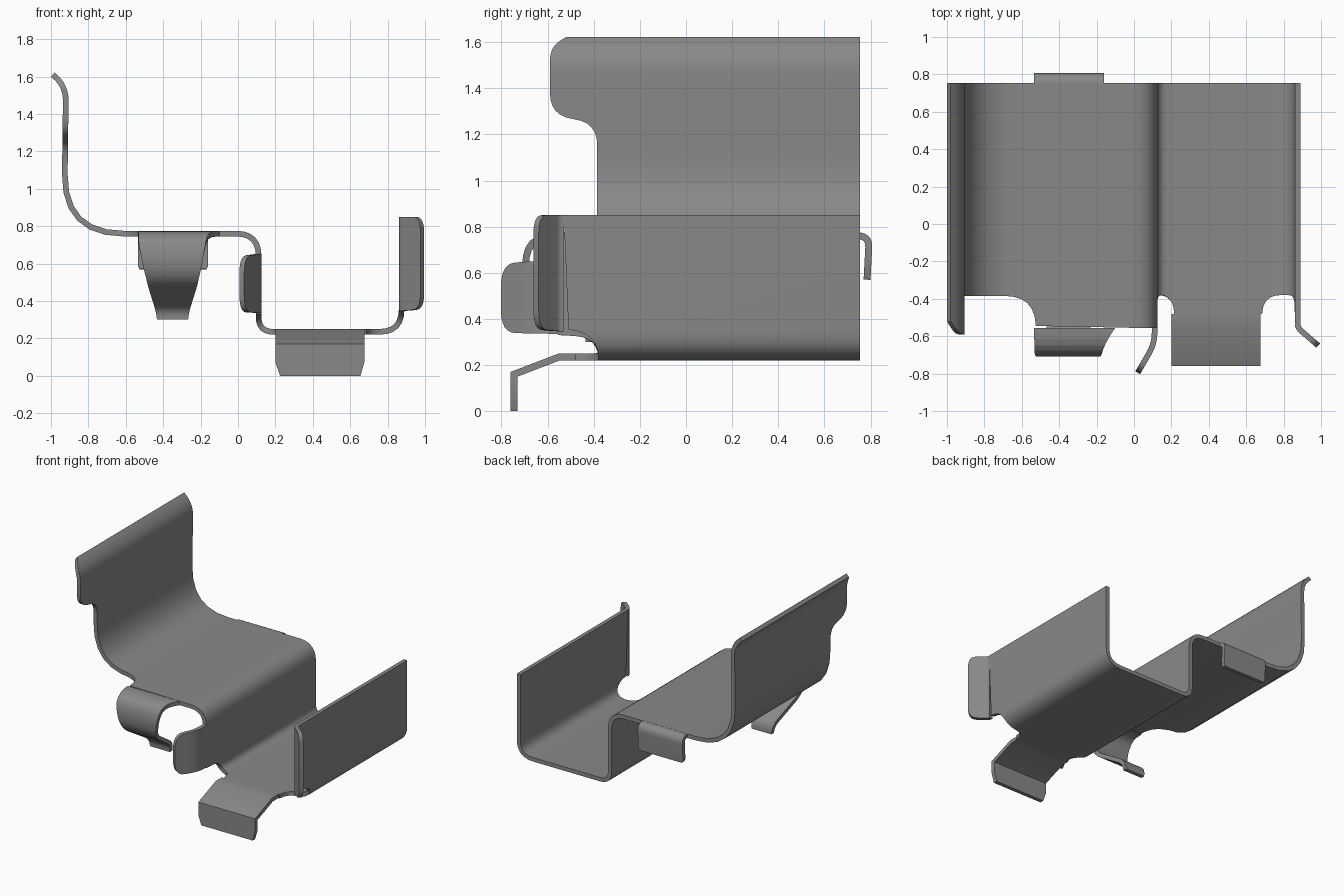
import bpy
import bmesh
import math
from mathutils import Vector

cube = bpy.data.objects.get("Cube")
if cube:
    bpy.data.objects.remove(cube, do_unlink=True)

THICKNESS = 0.03
BACK = 0.755
STEPS = 6

steel = bpy.data.materials.new("grey_steel")
steel.use_nodes = True
steel.diffuse_color = (0.25, 0.25, 0.25, 1)
shader = steel.node_tree.nodes["Principled BSDF"]
shader.inputs["Base Color"].default_value = steel.diffuse_color


def rounded(corners):
    """Turn corners (a, b, optional rounding length) into a soft polyline."""
    points = []
    for i, corner in enumerate(corners):
        here = Vector(corner[:2])
        if len(corner) == 2:
            points.append(here)
            continue
        before = Vector(corners[i - 1][:2]) - here
        after = Vector(corners[i + 1][:2]) - here
        start = here + before.normalized() * corner[2]
        end = here + after.normalized() * corner[2]
        for k in range(STEPS + 1):
            t = k / STEPS
            points.append(start.lerp(here, t).lerp(here.lerp(end, t), t))
    return points


def sample(keys, values, key):
    """Read a value off a polyline at the given distance along it."""
    for i in range(1, len(keys)):
        if key <= keys[i]:
            span = keys[i] - keys[i - 1]
            t = (key - keys[i - 1]) / span if span else 1
            return values[i - 1] * (1 - t) + values[i] * t
    return values[-1]


def sheet(name, path, low, high, place):
    """Bent metal strip following a path, trimmed by two edge outlines.

    Distance along the path is the sum of its steps on both axes.
    """
    path = rounded(path)
    along = [0]
    for a, b in zip(path, path[1:]):
        along.append(along[-1] + abs(b.x - a.x) + abs(b.y - a.y))
    edges = []
    for outline in (low, high):
        line = rounded(outline)
        edges.append(([p.x for p in line], [p.y for p in line]))
    stations = set(along + edges[0][0] + edges[1][0])
    stations = sorted(s for s in stations if s <= along[-1])

    bm = bmesh.new()
    previous = None
    last = None
    for s in stations:
        if last is not None and s - last < THICKNESS / 20:
            continue
        last = s
        spot = sample(along, path, s)
        pair = [bm.verts.new(place(spot.x, spot.y, sample(keys, values, s)))
                for keys, values in edges]
        if previous:
            bm.faces.new((previous[0], previous[1], pair[1], pair[0]))
        previous = pair
    mesh = bpy.data.meshes.new(name)
    bm.to_mesh(mesh)
    bm.free()
    mesh.materials.append(steel)

    part = bpy.data.objects.new(name, mesh)
    bpy.context.collection.objects.link(part)
    bpy.ops.object.select_all(action='DESELECT')
    part.select_set(True)
    bpy.context.view_layer.objects.active = part
    solid = part.modifiers.new("thickness", 'SOLIDIFY')
    solid.thickness = THICKNESS
    solid.offset = 0
    solid.use_even_offset = True
    bpy.ops.object.modifier_apply(modifier=solid.name)
    bpy.ops.object.shade_smooth_by_angle(angle=math.radians(35))


def along_y(x, z, edge):
    return (x, edge, z)


def across_x(y, z, edge):
    return (edge, y, z)


def upright(x, y, edge):
    return (x, y, edge)


# Main sheet: curled lip, tall wall, shelf, step, trough floor, outer wall
sheet("folded_body",
      path=[(-0.99, 1.61), (-0.92, 1.55, 0.08), (-0.93, 0.76, 0.32),
            (0.11, 0.76, 0.12), (0.11, 0.235, 0.08),
            (0.875, 0.235, 0.12), (0.875, 0.85)],
      low=[(0, -0.52), (0.08, -0.59, 0.08), (0.4, -0.59, 0.1),
           (0.43, -0.385, 0.1), (1.32, -0.385, 0.16), (1.325, -0.555),
           (2.39, -0.555), (2.4, -0.38, 0.1), (2.58, -0.38, 0.08),
           (2.59, -0.48), (3.06, -0.48), (3.07, -0.38, 0.09),
           (3.36, -0.38, 0.13), (3.37, -0.53), (4, -0.53)],
      high=[(0, BACK), (4, BACK)],
      place=along_y)

# Front tongue that curls back under the shelf
sheet("curled_front_tongue",
      path=[(-0.555, 0.76), (-0.7, 0.76, 0.13), (-0.69, 0.53, 0.08),
            (-0.42, 0.36, 0.05), (-0.42, 0.3)],
      low=[(0, -0.535), (0.2, -0.53), (0.4, -0.49), (0.9, -0.43)],
      high=[(0, -0.1), (0.09, -0.16, 0.07), (0.2, -0.175),
            (0.4, -0.21), (0.9, -0.27)],
      place=across_x)

# Front foot of the trough, stepping down to the ground
sheet("front_foot",
      path=[(-0.48, 0.235), (-0.55, 0.235), (-0.745, 0.16), (-0.745, 0)],
      low=[(0, 0.2), (0.43, 0.2), (0.5, 0.225)],
      high=[(0, 0.675), (0.43, 0.675), (0.5, 0.655)],
      place=across_x)

# Short tab folded down at the back of the shelf
sheet("back_tab",
      path=[(0.73, 0.76), (0.795, 0.76, 0.05), (0.785, 0.57)],
      low=[(0, -0.535), (0.24, -0.535), (0.27, -0.52)],
      high=[(0, -0.16), (0.24, -0.16), (0.27, -0.175)],
      place=across_x)

# Flared ears on the step and on the outer wall
sheet("step_ear",
      path=[(0.11, -0.555), (0.11, -0.64, 0.06), (0.02, -0.795)],
      low=[(0, 0.335), (0.33, 0.34, 0.1), (0.33, 0.45)],
      high=[(0, 0.655), (0.33, 0.64, 0.1), (0.33, 0.54)],
      place=upright)
sheet("outer_wall_ear",
      path=[(0.875, -0.53), (0.875, -0.555, 0.025), (0.985, -0.65)],
      low=[(0, 0.345), (0.23, 0.355, 0.08), (0.23, 0.45)],
      high=[(0, 0.85), (0.23, 0.85, 0.08), (0.23, 0.76)],
      place=upright)
